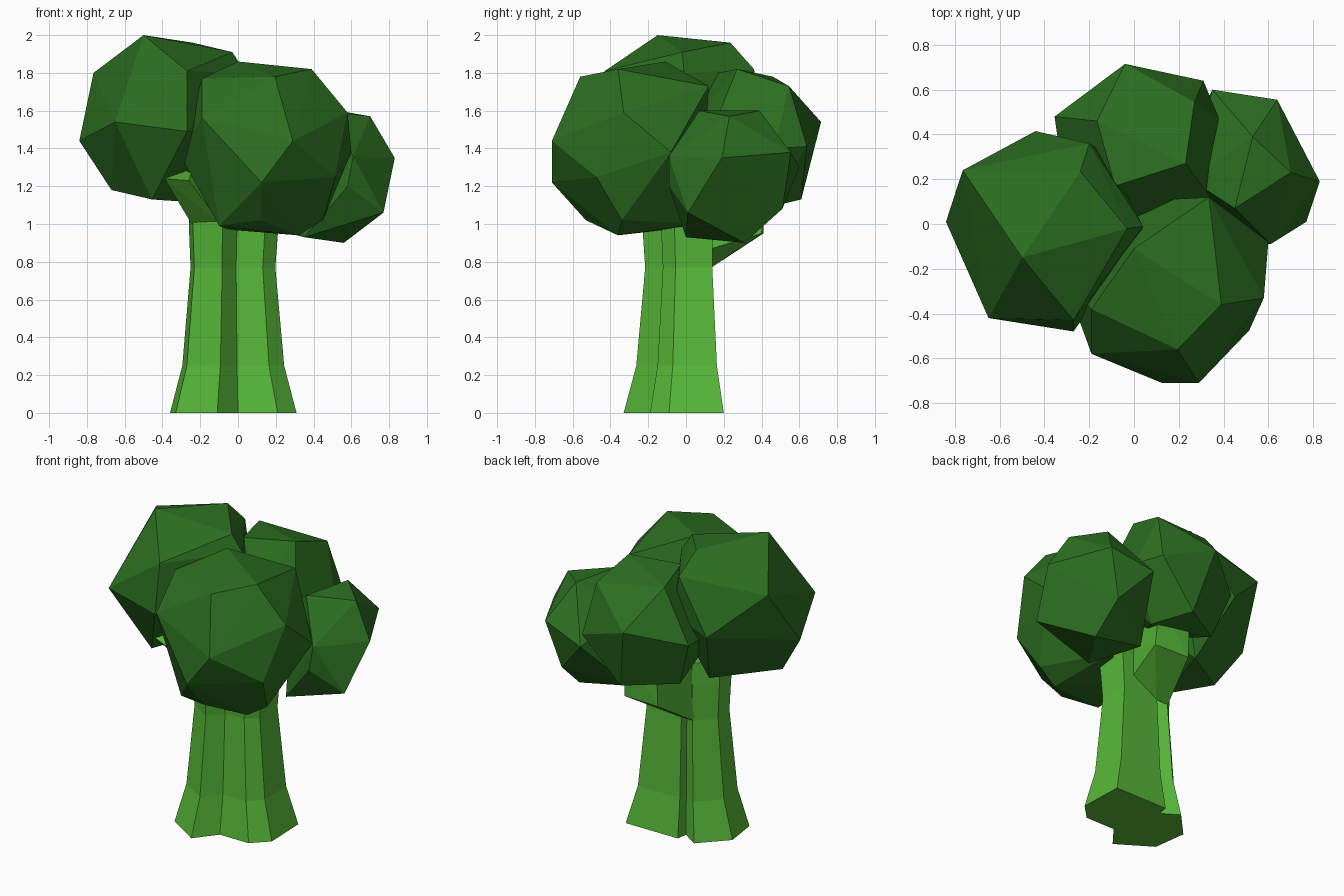
import bpy, bmesh

def material(name, color):
    m = bpy.data.materials.new(name)
    m.diffuse_color = color
    return m

BARK = material("bark_green", (0.095, 0.48, 0.04, 1))
LEAF = material("leaf_green", (0.025, 0.16, 0.015, 1))

def finish(bm, name, mat):
    bmesh.ops.recalc_face_normals(bm, faces=bm.faces)
    me = bpy.data.meshes.new(name)
    bm.to_mesh(me)
    bm.free()
    me.materials.append(mat)
    ob = bpy.data.objects.new(name, me)
    bpy.context.collection.objects.link(ob)

def hull(name, points, mat):
    """Faceted convex lump around a few corner points."""
    bm = bmesh.new()
    for p in points:
        bm.verts.new(p)
    bmesh.ops.convex_hull(bm, input=bm.verts)
    loose = [v for v in bm.verts if not v.link_faces]
    bmesh.ops.delete(bm, geom=loose, context='VERTS')
    bmesh.ops.dissolve_limit(bm, angle_limit=0.03, verts=bm.verts, edges=bm.edges)
    finish(bm, name, mat)

# Trunk: grooved ten-sided outline, scaled and shifted at each level
outline = [(-.33, -.19), (-.11, -.33), (0, -.19), (.21, -.19), (.31, -.09),
           (.30, .20), (-.08, .20), (-.09, .13), (-.20, .20), (-.36, .03)]
levels = [(0, 1, 0), (.25, .805, -.005), (.77, .67, -.01), (1.0, .71, -.005), (1.15, .72, 0)]
bm = bmesh.new()
rings = [[bm.verts.new((x * s + dx, y * s - dx / 2, z)) for x, y in outline] for z, s, dx in levels]
n = len(outline)
for a, b in zip(rings, rings[1:]):
    for i in range(n):
        j = (i + 1) % n
        bm.faces.new((a[i], a[j], b[j], b[i]))
bm.faces.new(rings[0][::-1])
bm.faces.new(rings[-1])
finish(bm, "trunk", BARK)

# Branch stubs
hull("front_left_branch", [
    (-.245, -.12, 1.0), (-.09, -.21, 1.0), (-.39, -.31, 1.24), (-.26, -.36, 1.23),
    (-.25, -.25, 1.27), (-.31, -.16, 1.30), (-.08, -.05, 1.15), (-.20, 0, 1.15)], BARK)
hull("back_branch", [
    (-.15, .135, .77), (-.06, .135, .77), (.12, .135, .87), (-.08, .41, .95),
    (.17, .40, .95), (-.08, .42, 1.25), (.15, .42, 1.25), (-.15, .10, 1.1),
    (.12, .10, 1.1)], BARK)

# Foliage clumps
hull("left_foliage", [
    (-.50, -.15, 2.0), (-.24, .235, 1.96), (-.03, -.02, 1.91), (-.765, .24, 1.80),
    (-.84, .01, 1.44), (-.65, -.42, 1.54), (-.27, -.48, 1.49), (-.27, -.43, 1.81),
    (.04, -.01, 1.80), (.03, -.05, 1.45), (-.44, .415, 1.50), (-.20, .36, 1.82),
    (-.13, .32, 1.55), (-.67, -.05, 1.18), (-.455, -.25, 1.13), (-.31, .20, 1.12)], LEAF)
hull("front_foliage", [
    (0, -.11, 1.86), (.39, -.36, 1.82), (.195, -.56, 1.78), (-.19, -.38, 1.77),
    (.335, .12, 1.73), (.58, -.33, 1.59), (.29, -.71, 1.44), (.125, -.71, 1.22),
    (.60, -.08, 1.38), (-.19, -.58, 1.56), (.45, -.34, 1.02), (.515, -.475, 1.25),
    (.12, -.53, 1.02), (.32, -.36, .94), (-.10, -.45, .99), (-.05, -.10, .97),
    (-.31, -.25, 1.37), (.25, .08, 1.0), (-.03, .10, 1.35)], LEAF)
hull("right_foliage", [
    (.53, .39, 1.60), (.45, .07, 1.60), (.70, .23, 1.57), (.83, .19, 1.35),
    (.64, .555, 1.38), (.77, .01, 1.06), (.61, -.09, 1.36), (.58, -.09, 1.20),
    (.56, .31, .90), (.35, 0, .93), (.55, .51, 1.08), (.35, .60, 1.30),
    (.20, .30, .97), (.25, .20, 1.45)], LEAF)
hull("back_foliage", [
    (-.04, .715, 1.54), (.23, .27, 1.82), (-.085, .17, 1.80), (-.165, .46, 1.78),
    (.27, .545, 1.73), (.31, .64, 1.41), (.38, .47, 1.40), (-.355, .48, 1.45),
    (.05, .61, 1.13), (-.25, .42, 1.15), (.20, .40, 1.08), (-.30, .10, 1.40),
    (.34, .12, 1.45), (.04, .01, 1.50), (0, .05, 1.20)], LEAF)
